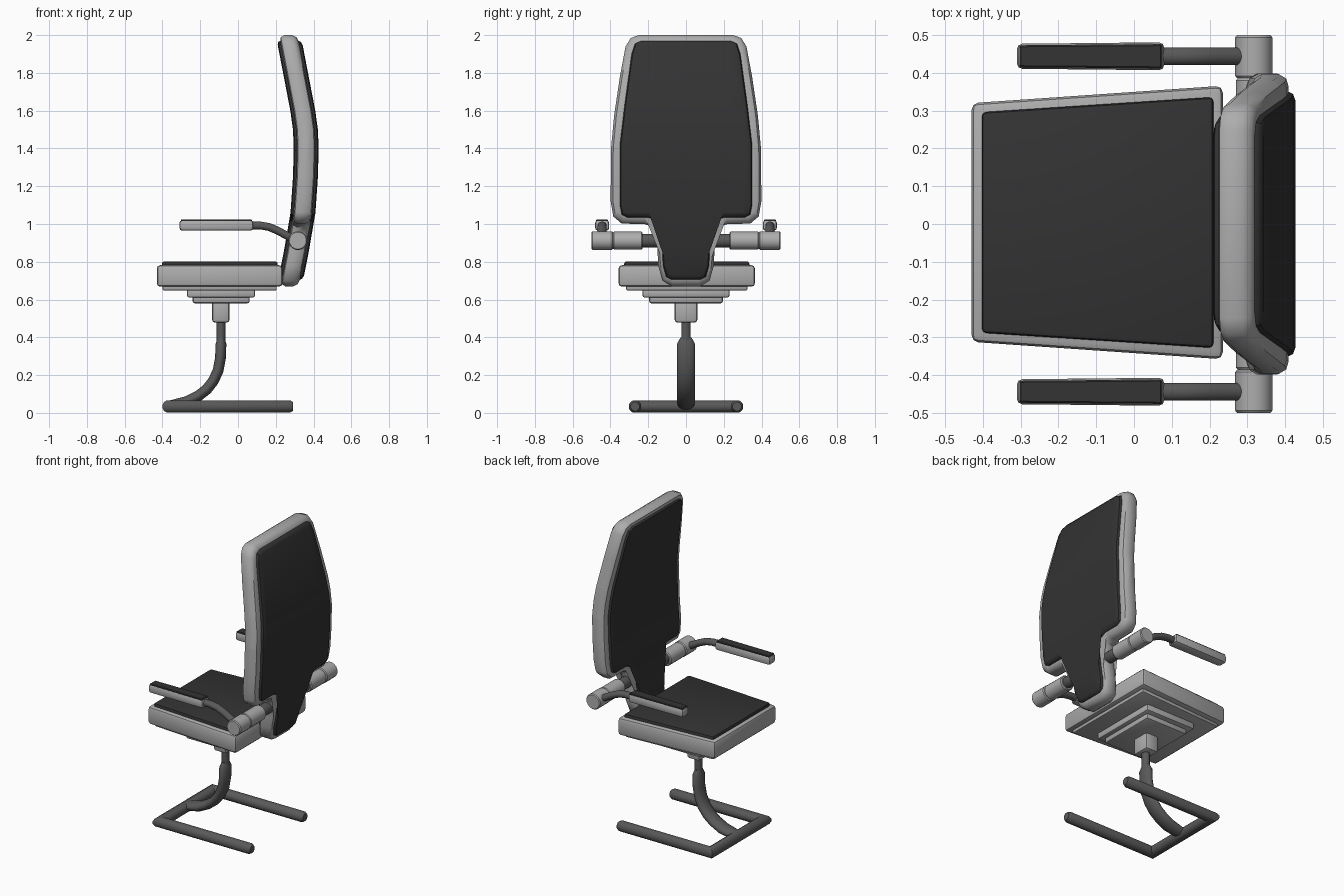
import bpy, bmesh, math
from mathutils import Vector

if "Cube" in bpy.data.objects:
    bpy.data.objects.remove(bpy.data.objects["Cube"])


def material(name, v):
    m = bpy.data.materials.new(name)
    m.diffuse_color = (v, v, v, 1)
    m.use_nodes = True
    m.node_tree.nodes["Principled BSDF"].inputs["Base Color"].default_value = m.diffuse_color
    return m


SHELL = material("light grey plastic", 0.42)
PAD = material("black upholstery", 0.033)
TUBE = material("dark grey metal", 0.1)


def finish(name, bm, mat, angle=35):
    bmesh.ops.recalc_face_normals(bm, faces=bm.faces[:])
    me = bpy.data.meshes.new(name)
    bm.to_mesh(me)
    bm.free()
    me.materials.append(mat)
    me.shade_smooth()
    me.set_sharp_from_angle(angle=math.radians(angle))
    ob = bpy.data.objects.new(name, me)
    bpy.context.collection.objects.link(ob)
    return ob


def bridge(bm, rings):
    """Join equal point rings into a closed solid."""
    rows = [[bm.verts.new(p) for p in r] for r in rings]
    n = len(rows[0])
    for a, b in zip(rows, rows[1:]):
        for i in range(n):
            j = (i + 1) % n
            bm.faces.new((a[i], a[j], b[j], b[i]))
    bm.faces.new(rows[0])
    bm.faces.new(rows[-1])


def slab(name, x0, x1, w0, w1, z0, z1, bev, mat, y=0.0, seg=2):
    """Box whose half width goes from w0 (at x0) to w1 (at x1)."""
    bm = bmesh.new()
    bridge(bm, [[(x0, y - w0, z), (x1, y - w1, z), (x1, y + w1, z), (x0, y + w0, z)]
                for z in (z0, z1)])
    bmesh.ops.bevel(bm, geom=bm.edges[:], offset=bev, segments=seg, profile=0.5,
                    affect='EDGES')
    return finish(name, bm, mat)


def sweep(name, pts, binormal, rb, rn, mat, scales=None, sides=16):
    """Elliptical tube along a planar path with mitred corners."""
    pts = [Vector(p) for p in pts]
    b = Vector(binormal)
    scales = scales or [1] * len(pts)
    rings = []
    for i, p in enumerate(pts):
        d0 = (p - pts[i - 1]).normalized() if i else (pts[1] - p).normalized()
        d1 = (pts[i + 1] - p).normalized() if i < len(pts) - 1 else d0
        t = (d0 + d1).normalized()
        n = b.cross(t) / max(t.dot(d0), 0.3)
        ring = []
        for k in range(sides):
            a = 2 * math.pi * (k + 0.5) / sides
            ring.append(p + (b * rb * math.cos(a) + n * rn * math.sin(a)) * scales[i])
        rings.append(ring)
    bm = bmesh.new()
    bridge(bm, rings)
    return finish(name, bm, mat)


# Backrest: flat outline with a rounded rim, bent along a side profile
SPINE = [(0.6, 0.258), (0.67, 0.272), (0.85, 0.308), (1.06, 0.344), (1.25, 0.357),
         (1.4, 0.361), (1.5, 0.357), (1.6, 0.343), (2.1, 0.247)]


def spine_x(z):
    for (z0, x0), (z1, x1) in zip(SPINE, SPINE[1:]):
        if z <= z1:
            return x0 + (x1 - x0) * (z - z0) / (z1 - z0)
    return SPINE[-1][1]


def inset(poly, d):
    out = []
    for i, p in enumerate(poly):
        e0 = (p - poly[i - 1]).normalized()
        e1 = (poly[(i + 1) % len(poly)] - p).normalized()
        n0, n1 = Vector((e0.y, -e0.x)), Vector((e1.y, -e1.x))
        m = (n0 + n1).normalized()
        out.append(p + m * d / max(m.dot(n0), 0.5))
    return out


def back_panel(name, half, rim, mat):
    poly = [Vector(p) for p in half] + [Vector((-y, z)) for y, z in reversed(half)]
    rim = [(d, -t) for d, t in rim] + [(d, t) for d, t in reversed(rim)]
    bm = bmesh.new()
    bridge(bm, [[(t, q.x, q.y) for q in inset(poly, d)] for d, t in rim])
    bmesh.ops.triangulate(bm, faces=[f for f in bm.faces if len(f.verts) > 4])
    for z, _ in SPINE[2:-1]:
        bmesh.ops.bisect_plane(bm, geom=bm.verts[:] + bm.edges[:] + bm.faces[:],
                               plane_co=(0, 0, z), plane_no=(0, 0, 1))
    for v in bm.verts:
        v.co.x += spine_x(v.co.z)
    return finish(name, bm, mat, 40)


back_panel("backrest_frame",
           [(.25, 2.0), (.292, 1.985), (.32, 1.94), (.35, 1.78), (.38, 1.58), (.397, 1.4),
            (.399, 1.12), (.385, 1.04), (.34, 1.002), (.22, 1.0), (.175, .985),
            (.155, .94), (.147, .78), (.125, .70), (.075, .67)],
           [(.032, .048), (.012, .042), (0, .022)], SHELL)
back_panel("backrest_pads",
           [(.235, 1.97), (.27, 1.955), (.288, 1.9), (.325, 1.63), (.35, 1.42),
            (.35, 1.1), (.34, 1.05), (.31, 1.035), (.20, 1.035), (.15, 1.015),
            (.13, .96), (.122, .78), (.105, .72), (.075, .705)],
           [(.022, .066), (.006, .06), (0, .048)], PAD)

# Seat with cushion, underside plates and mounting block
slab("seat_frame", -.43, .235, .316, .362, .668, .782, .018, SHELL, .004)
slab("seat_cushion", -.403, .21, .292, .332, .74, .802, .012, PAD, .004)
slab("seat_underplate", -.40, .205, .285, .322, .648, .70, .008, SHELL, .004)
slab("mount_plate_upper", -.27, .09, .23, .23, .61, .66, .012, SHELL)
slab("mount_plate_lower", -.24, .062, .195, .195, .58, .64, .012, SHELL)
slab("mount_block", -.137, -.045, .06, .06, .478, .60, .015, SHELL)

# Pedestal: rod, curved post and U-shaped floor frame
sweep("pedestal_rod", [(-.09, 0, .34), (-.09, 0, .50)], (0, 1, 0), .025, .023, TUBE)
sweep("pedestal_post",
      [(-.09, 0, .40), (-.09, 0, .365), (-.093, 0, .29), (-.105, 0, .225),
       (-.13, 0, .17), (-.165, 0, .125), (-.21, 0, .09), (-.27, 0, .06), (-.36, 0, .04)],
      (0, 1, 0), .049, .029, TUBE, [.6, 1, 1, 1, 1, 1, 1, 1, .9])
sweep("floor_frame",
      [(.292, -.27, .034), (.275, -.27, .034), (-.367, -.27, .034),
       (-.367, .27, .034), (.275, .27, .034), (.292, .27, .034)],
      (0, 0, 1), .034, .034, TUBE, [.7, 1, 1, 1, 1, .7], 12)

# Arms, one on each side
for s, side in ((1, "left"), (-1, "right")):
    def hub(name, y0, y1, r, mat, e=.006):
        sweep(name, [(.317, s * y, .912) for y in (y0, y0 + e, y1 - e, y1)], (0, 0, 1),
              r, r, mat, [.9, 1, 1, .9])
    hub(side + "_arm_axle", .10, .30, .036, TUBE)
    hub(side + "_arm_collar", .23, .386, .048, SHELL)
    hub(side + "_arm_hub", .386, .50, .05, SHELL)
    y = s * .444
    sweep(side + "_arm_tube",
          [(.31, y, .915), (.27, y, .932), (.21, y, .965), (.165, y, .984),
           (.12, y, .992), (.04, y, .992)], (0, 1, 0), .024, .021, TUBE)
    slab(side + "_armrest", -.31, .08, .033, .037, .965, 1.02, .014, SHELL, y)
    slab(side + "_armrest_pad", -.303, .074, .029, .032, .99, 1.024, .004, PAD, y, 1)
